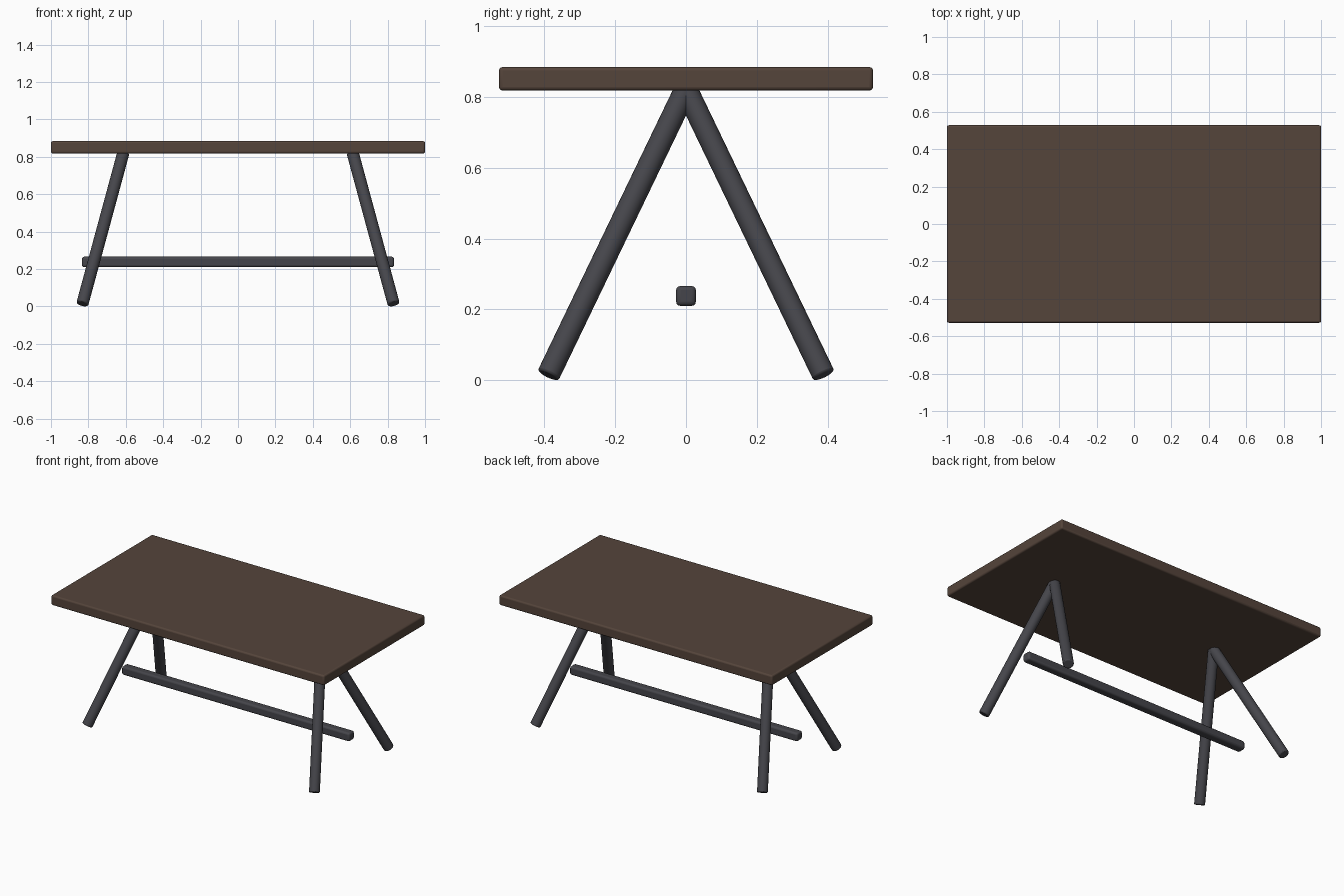
import bpy
from math import radians
from mathutils import Vector

if "Cube" in bpy.data.objects:
    bpy.data.objects.remove(bpy.data.objects["Cube"])


def material(name, rgb):
    m = bpy.data.materials.new(name)
    m.diffuse_color = (*rgb, 1)
    m.use_nodes = True
    m.node_tree.nodes["Principled BSDF"].inputs["Base Color"].default_value = m.diffuse_color
    return m


wood = material("dark_wood", (0.09, 0.058, 0.043))
metal = material("dark_metal", (0.06, 0.06, 0.07))


def finish(name, mat, bevel, segments):
    ob = bpy.context.object
    ob.name = name
    ob.data.materials.append(mat)
    mod = ob.modifiers.new("soft_edges", 'BEVEL')
    mod.width = bevel
    mod.segments = segments
    mod.limit_method = 'ANGLE'
    mod.angle_limit = radians(40)
    bpy.ops.object.shade_smooth_by_angle(angle=radians(35))
    return ob


def box(name, size, z, mat, bevel):
    bpy.ops.mesh.primitive_cube_add(size=1, location=(0, 0, z))
    bpy.context.object.scale = size
    bpy.ops.object.transform_apply(location=False, rotation=False, scale=True)
    return finish(name, mat, bevel, 3)


def rod(name, a, b, radius, mat):
    a, b = Vector(a), Vector(b)
    axis = b - a
    bpy.ops.mesh.primitive_cylinder_add(
        vertices=24, radius=radius, depth=axis.length, location=(a + b) / 2,
        rotation=axis.to_track_quat('Z', 'Y').to_euler())
    return finish(name, mat, 0.006, 2)


# Tabletop slab
box("tabletop", (2.0, 1.056, 0.066), 0.851, wood, 0.01)

# Two splayed A-frames, each a pair of round legs meeting under the top
for sx, side in ((-1, "left"), (1, "right")):
    for sy, end in ((-1, "front"), (1, "back")):
        rod(f"{end}_{side}_leg", (sx * 0.832, sy * 0.389, 0.014),
            (sx * 0.613, 0, 0.822), 0.0325, metal)

# Long stretcher bar
box("stretcher", (1.668, 0.056, 0.056), 0.238, metal, 0.012)
